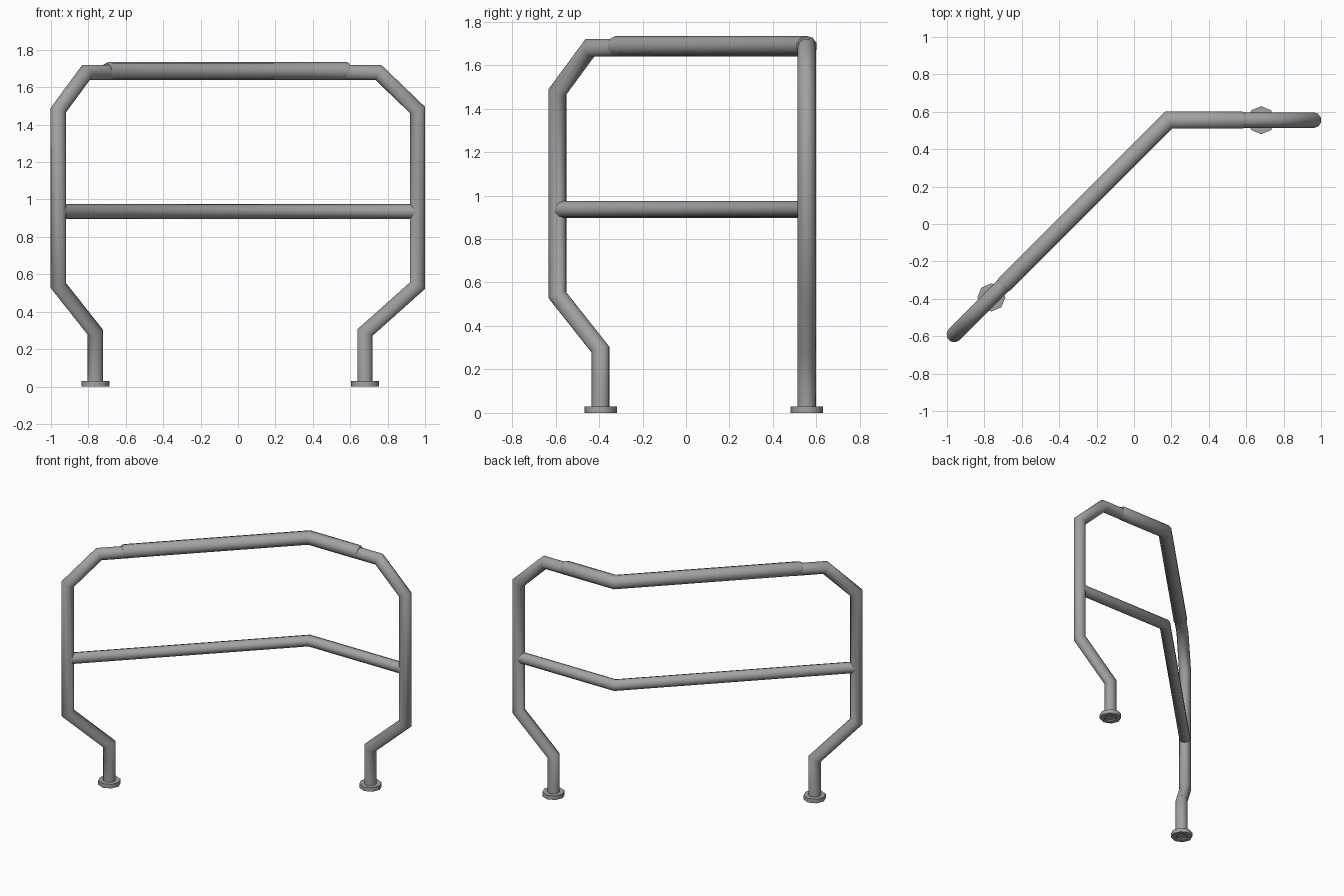
import bpy, bmesh, math
from mathutils import Vector

if "Cube" in bpy.data.objects:
    bpy.data.objects.remove(bpy.data.objects["Cube"])

steel = bpy.data.materials.new("dark_steel")
steel.diffuse_color = (0.36, 0.36, 0.36, 1)
steel.use_nodes = True
steel.node_tree.nodes["Principled BSDF"].inputs["Base Color"].default_value = steel.diffuse_color


def tube(name, path, radii, normal, sides=10, caps=True):
    """Sweep a round section along a planar path with mitred bends."""
    pts = [Vector(p) for p in path]
    n = Vector(normal).normalized()
    dirs = [(b - a).normalized() for a, b in zip(pts, pts[1:])]
    bm = bmesh.new()
    rings = []
    for i, p in enumerate(pts):
        d0, d1 = dirs[max(i - 1, 0)], dirs[min(i, len(dirs) - 1)]
        t = (d0 + d1).normalized()
        side = n.cross(t) / t.dot(d1)          # widened to keep pipe thickness
        rings.append([bm.verts.new(p + radii[i] * (math.cos(a) * n + math.sin(a) * side))
                      for a in (2 * math.pi * k / sides for k in range(sides))])
    for r0, r1 in zip(rings, rings[1:]):
        for k in range(sides):
            j = (k + 1) % sides
            bm.faces.new((r0[k], r0[j], r1[j], r1[k]))
    if caps:
        bm.faces.new(rings[0])
        bm.faces.new(rings[-1])
    finish(name, bm)


def finish(name, bm):
    bmesh.ops.recalc_face_normals(bm, faces=bm.faces)
    me = bpy.data.meshes.new(name)
    bm.to_mesh(me)
    bm.free()
    me.materials.append(steel)
    ob = bpy.data.objects.new(name, me)
    bpy.context.collection.objects.link(ob)
    bpy.ops.object.select_all(action='DESELECT')
    ob.select_set(True)
    bpy.context.view_layer.objects.active = ob
    bpy.ops.object.shade_smooth_by_angle(angle=math.radians(50))


def flange(name, x, y, sides=8):
    """Flat foot ring around the pipe."""
    profile = [(0.042, 0.0), (0.075, 0.0), (0.075, 0.03), (0.04, 0.03)]
    bm = bmesh.new()
    rings = [[bm.verts.new((x + r * math.cos(2 * math.pi * k / sides),
                            y + r * math.sin(2 * math.pi * k / sides), z))
              for k in range(sides)] for r, z in profile]
    for i in range(4):
        r0, r1 = rings[i], rings[(i + 1) % 4]
        for k in range(sides):
            j = (k + 1) % sides
            bm.faces.new((r0[k], r0[j], r1[j], r1[k]))
    finish(name, bm)


corner = Vector((0.185, 0.555, 0))
arms = {"right": (Vector((1, 0, 0)), 0.775),
        "left": (Vector((-1, -1, 0)).normalized(), 1.62)}

# Side hoops: inset from the outer post, height
hoop = [(0.28, 0.01), (0.28, 0.29), (0.0, 0.54), (0.0, 1.478), (0.21, 1.68), (0.42, 1.68)]
for side, (d, length) in arms.items():
    path = [corner + d * (length - inset) + Vector((0, 0, z)) for inset, z in hoop]
    tube(side + "_post", path, [0.042] * len(path), d.cross(Vector((0, 0, 1))))
    foot = corner + d * (length - 0.28)
    flange(side + "_foot_flange", foot.x, foot.y)


def rail_path(z, insets):
    dl, ll = arms["left"]
    dr, lr = arms["right"]
    up = Vector((0, 0, z))
    return ([corner + dl * (ll - i) + up for i in insets] + [corner + up]
            + [corner + dr * (lr - i) + up for i in reversed(insets)])


# Thicker sleeve on the top rail, with chamfered ends
tube("top_grip", rail_path(1.687, (0.365, 0.38)),
     [0.041, 0.048, 0.048, 0.048, 0.041], (0, 0, 1))
# Middle rail
tube("middle_rail", rail_path(0.936, (0.01,)), [0.039] * 3, (0, 0, 1))
